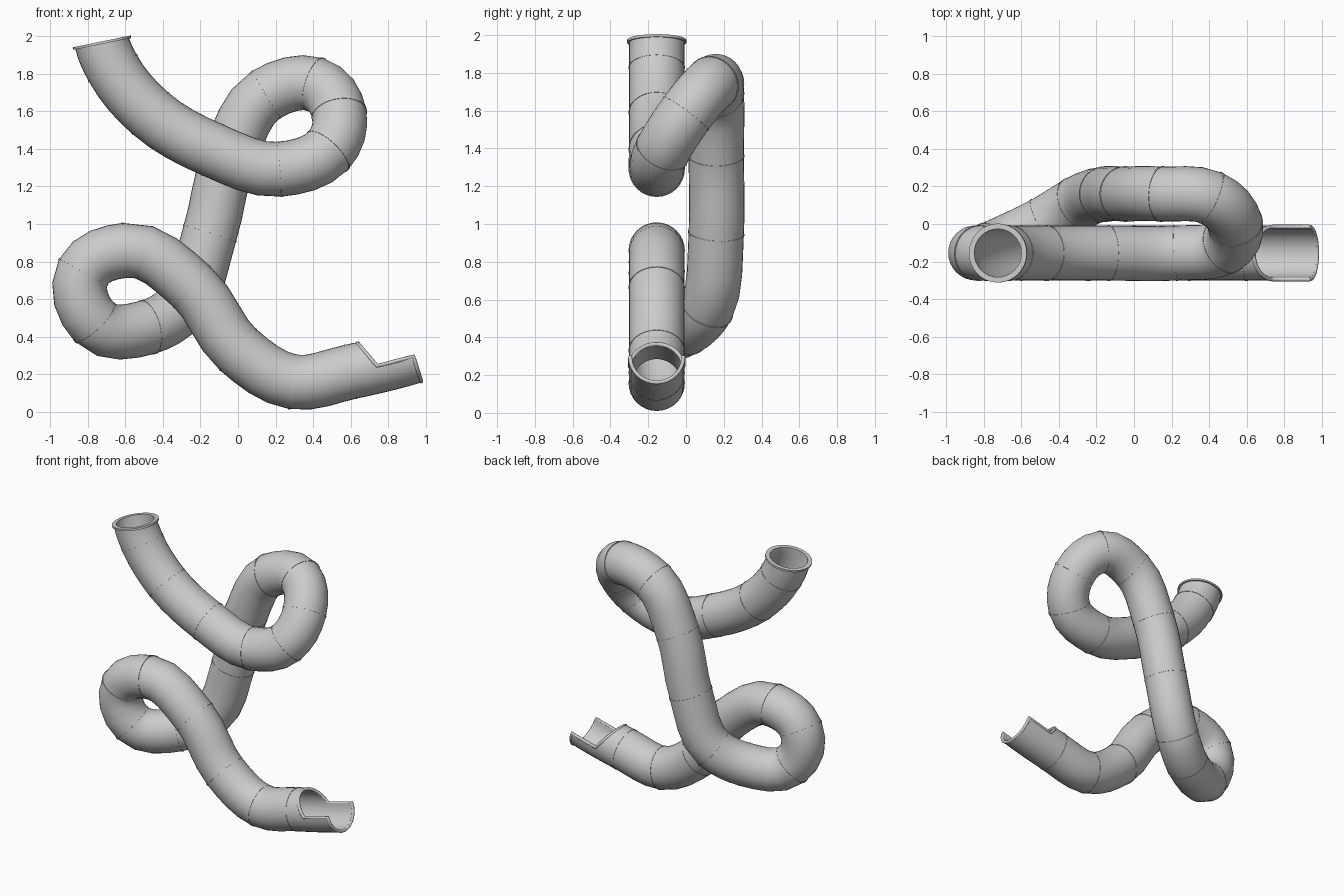
import bpy, bmesh, math
from mathutils import Vector

if "Cube" in bpy.data.objects:
    bpy.data.objects.remove(bpy.data.objects["Cube"])

R, WALL, N, SUB = 0.1465, 0.017, 32, 4
F, B = -0.155, 0.16          # y of the front and back runs

# centre line: one point per pipe joint, from top inlet to bottom outlet
PTS = [Vector(p) for p in [
    (-0.725, F, 1.967), (-0.667, F, 1.83), (-0.467, F, 1.59), (-0.135, F, 1.395),
    (0.22, F, 1.292), (0.48, -0.125, 1.39), (0.54, 0.0, 1.585), (0.41, 0.14, 1.745),
    (0.15, B, 1.69), (-0.045, B, 1.36), (-0.15, B, 0.95), (-0.30, 0.11, 0.56),
    (-0.48, 0.0, 0.45), (-0.765, -0.135, 0.475), (-0.825, F, 0.745), (-0.60, F, 0.86),
    (-0.245, F, 0.665), (0.0, F, 0.33), (0.295, F, 0.158), (0.60, F, 0.212),
    (0.935, F, 0.295)]]
LAST = len(PTS) - 1

# smooth tangent at each joint
TAN = [Vector((0.2, 0, -0.98))]
for a, b, c in zip(PTS, PTS[1:], PTS[2:]):
    d1, d2 = b - a, c - b
    TAN.append((d1.normalized() * d2.length + d2.normalized() * d1.length).normalized())
TAN.append(Vector((0.955, 0, 0.297)).normalized())


def frame(u):
    """Centre, tangent and two cross axes at path position u."""
    i = min(int(u), LAST - 1)
    t = u - i
    p, q = PTS[i], PTS[i + 1]
    k = (q - p).length / math.cos(TAN[i].angle(TAN[i + 1]) / 4) ** 2
    m, n = TAN[i] * k, TAN[i + 1] * k
    c = (p * (2*t**3 - 3*t**2 + 1) + m * (t**3 - 2*t**2 + t)
         + q * (3*t**2 - 2*t**3) + n * (t**3 - t**2))
    d = (p * (6*t*t - 6*t) + m * (3*t*t - 4*t + 1)
         + q * (6*t - 6*t*t) + n * (3*t*t - 2*t)).normalized()
    y = Vector((0, 1, 0))
    a = (y - d * y.dot(d)).normalized()
    return c, d, a, d.cross(a)


def on_pipe(u, j, r, shift=0.0):
    c, d, a, b = frame(u)
    ang = 2 * math.pi * j / N
    return c + d * shift + (a * math.cos(ang) + b * math.sin(ang)) * r


def make(name, bm):
    me = bpy.data.meshes.new(name)
    bm.to_mesh(me)
    bm.free()
    ob = bpy.data.objects.new(name, me)
    bpy.context.collection.objects.link(ob)
    return ob


def finish(ob, angle=40):
    """Bake modifiers or curve to mesh and shade smooth with sharp edges."""
    bpy.ops.object.select_all(action='DESELECT')
    ob.select_set(True)
    bpy.context.view_layer.objects.active = ob
    bpy.ops.object.convert(target='MESH')
    bpy.ops.object.shade_smooth_by_angle(angle=math.radians(angle))


def bridge(bm, r1, r2, cols):
    for j in cols:
        k = (j + 1) % N
        bm.faces.new((r1[j], r1[k], r2[k], r2[j]))


# slide pipe, ending in an open half pipe
T_TOP, T_RIM = 0.20, 0.42


def cut_t(j):
    h = max(0.0, math.sin(2 * math.pi * j / N))
    return T_RIM - (T_RIM - T_TOP) * h


bm = bmesh.new()
prev = None
for s in range((LAST - 1) * SUB + 1):
    row = [bm.verts.new(on_pipe(s / SUB, j, R)) for j in range(N)]
    if prev:
        bridge(bm, prev, row, range(N))
    prev = row
for s in range(1, 4):
    row = [bm.verts.new(on_pipe(LAST - 1 + cut_t(j) * s / 3, j, R)) for j in range(N)]
    bridge(bm, prev, row, range(N))
    prev = row
half = [j % N for j in range(N // 2, N + 1)]
prev = {j: prev[j] for j in half}
for s in range(1, 4):
    u = LAST - 1 + T_RIM + (1 - T_RIM) * s / 3
    row = {j: bm.verts.new(on_pipe(u, j, R)) for j in half}
    bridge(bm, prev, row, half[:-1])
    prev = row
pipe = make("slide_pipe", bm)
sol = pipe.modifiers.new("wall", 'SOLIDIFY')
sol.thickness, sol.offset = WALL, -1
finish(pipe)


# flat ring wrapped around the pipe
def ring(name, u, r_in, r_out, width):
    bm = bmesh.new()
    prof = [(r_in, -width/2), (r_out, -width/2), (r_out, width/2), (r_in, width/2)]
    rows = [[bm.verts.new(on_pipe(u, j, r, w)) for j in range(N)] for r, w in prof]
    for i in range(4):
        bridge(bm, rows[i], rows[(i + 1) % 4], range(N))
    bmesh.ops.recalc_face_normals(bm, faces=bm.faces)
    finish(make(name, bm))


for i in range(1, LAST):
    ring(f"joint_ring_{i:02d}", i, R - 0.008, R + 0.0025, 0.010)
ring("inlet_flange", 0, R - WALL - 0.001, R + 0.011, 0.014)

# rounded lip following the outlet edge
E = LAST - 1
path = [(E + cut_t(j), j) for j in range(0, N // 2 + 1)]
path += [(E + T_RIM + (1 - T_RIM) * s / 3, N // 2) for s in (1, 2)]
path += [(LAST, j) for j in range(N // 2, N + 1)]
path += [(E + T_RIM + (1 - T_RIM) * s / 3, 0) for s in (2, 1)]
cu = bpy.data.curves.new("outlet_lip", 'CURVE')
cu.dimensions = '3D'
cu.bevel_depth, cu.bevel_resolution = 0.011, 2
sp = cu.splines.new('POLY')
sp.points.add(len(path) - 1)
for pt, (u, j) in zip(sp.points, path):
    pt.co = (*on_pipe(u, j, R - 0.006), 1)
sp.use_cyclic_u = True
lip = bpy.data.objects.new("outlet_lip", cu)
bpy.context.collection.objects.link(lip)
finish(lip, 60)
